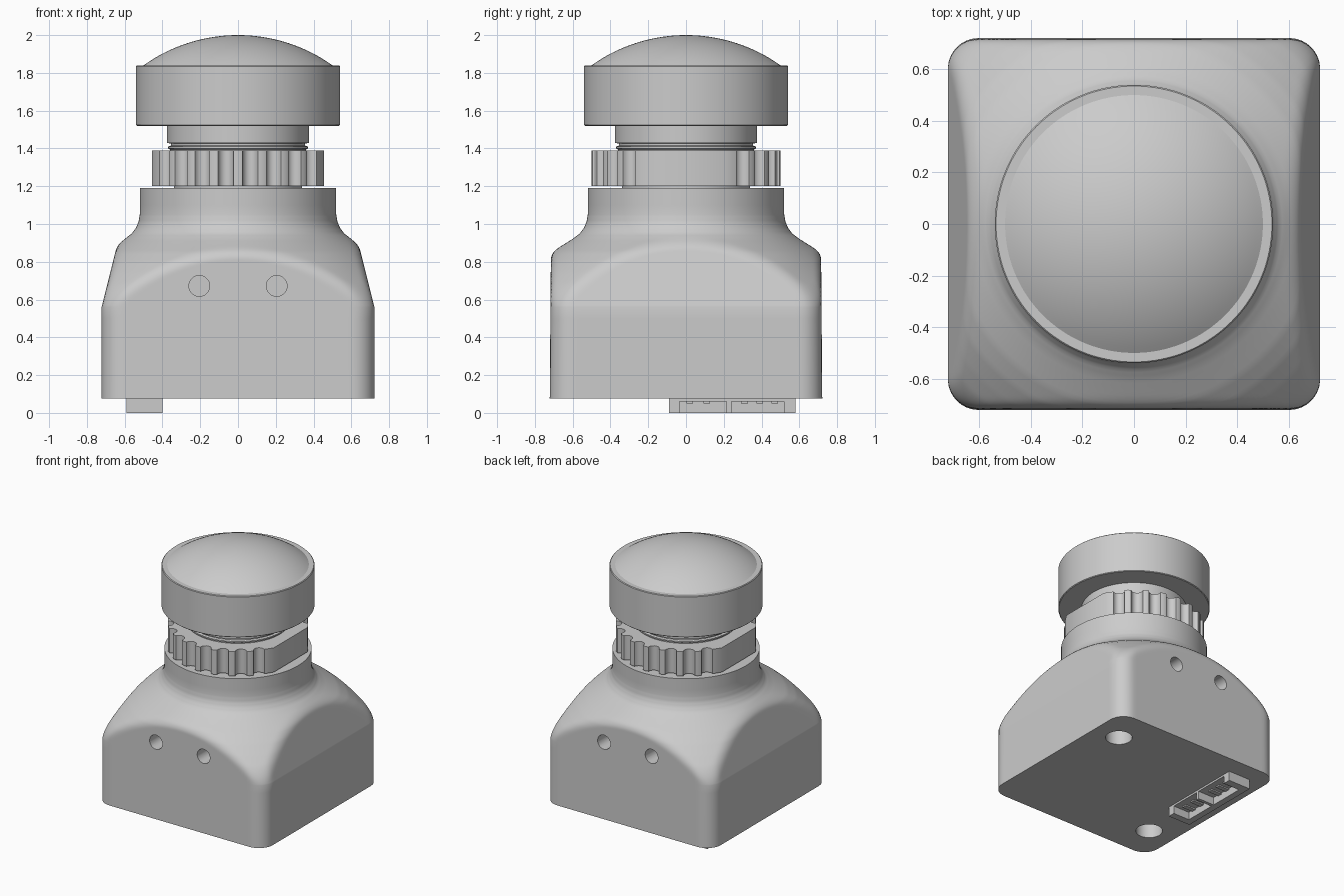
import bpy, bmesh
from math import sin, cos, pi, radians, acos, sqrt

cube = bpy.data.objects.get("Cube")
if cube:
    bpy.data.objects.remove(cube, do_unlink=True)

grey = bpy.data.materials.new("plain grey")
grey.use_nodes = True
COLOUR = (0.6, 0.6, 0.6, 1)
grey.diffuse_color = COLOUR
grey.node_tree.nodes["Principled BSDF"].inputs["Base Color"].default_value = COLOUR


def make(name, rings):
    """Skin a stack of closed rings and cap both ends."""
    bm = bmesh.new()
    loops = [[bm.verts.new(p) for p in ring] for ring in rings]
    n = len(loops[0])
    for low, high in zip(loops, loops[1:]):
        for i in range(n):
            j = (i + 1) % n
            bm.faces.new((low[i], low[j], high[j], high[i]))
    bm.faces.new(loops[0][::-1])
    bm.faces.new(loops[-1])
    mesh = bpy.data.meshes.new(name)
    bm.to_mesh(mesh)
    bm.free()
    ob = bpy.data.objects.new(name, mesh)
    bpy.context.collection.objects.link(ob)
    mesh.materials.append(grey)
    return ob


def select(ob):
    bpy.ops.object.select_all(action="DESELECT")
    ob.select_set(True)
    bpy.context.view_layer.objects.active = ob


def smooth(ob, angle=30):
    select(ob)
    bpy.ops.object.shade_smooth_by_angle(angle=radians(angle))


def lathe(name, profile, n=96):
    ob = make(name, [[(r * cos(2 * pi * i / n), r * sin(2 * pi * i / n), z)
                      for i in range(n)] for r, z in profile])
    smooth(ob)
    return ob


def box(name, x0, x1, y0, y1, z0, z1):
    return make(name, [[(x0, y0, z), (x1, y0, z), (x1, y1, z), (x0, y1, z)]
                       for z in (z0, z1)])


def cut(ob, cutter):
    mod = ob.modifiers.new("cut", "BOOLEAN")
    mod.operation = "DIFFERENCE"
    mod.solver = "EXACT"
    mod.object = cutter
    select(ob)
    bpy.ops.object.modifier_apply(modifier=mod.name)
    bpy.data.objects.remove(cutter, do_unlink=True)


# Housing: a flared round neck blended into a rounded square block
FLARE = [(0.5, 1.07), (0.61, 0.97), (0.68, 0.905), (0.74, 0.845), (0.8, 0.78),
         (0.85, 0.715), (0.89, 0.65), (0.92, 0.602), (0.95, 0.562), (0.98, 0.54),
         (1.01, 0.527), (1.05, 0.52), (1.19, 0.52)]


def flare_radius(z):
    if z <= FLARE[0][0]:
        return 2.0
    for (z0, r0), (z1, r1) in zip(FLARE, FLARE[1:]):
        if z <= z1:
            return r0 + (r1 - r0) * (z - z0) / (z1 - z0)
    return FLARE[-1][1]


def block_radius(c, s, z):
    a = 0.722 - 0.25 * max(0, z - 0.56)
    b = 0.722 - 0.008 * z
    k = 0.12
    c, s = abs(c), abs(s)
    if a * s <= (b - k) * c:
        return a / c
    if b * c <= (a - k) * s:
        return b / s
    d = c * (a - k) + s * (b - k)
    return d + sqrt(max(0, d * d - (a - k) ** 2 - (b - k) ** 2 + k * k))


def blend(a, b, k=0.05):
    h = max(k - abs(a - b), 0) / k
    return min(a, b) - h * h * k / 4


levels = [0.075, 0.3, 0.5, 0.56] + [0.56 + 0.01 * i for i in range(1, 50)] + [1.1, 1.19]
N = 288
rings = []
for z in levels:
    ring = []
    for i in range(N):
        c, s = cos(2 * pi * i / N), sin(2 * pi * i / N)
        r = blend(flare_radius(z), block_radius(c, s, z))
        ring.append((r * c, r * s, z))
    rings.append(ring)
housing = make("housing", rings)

# Screw holes on front and back, and two mounting holes underneath
for side in (-1, 1):
    for x in (-0.205, 0.205):
        drill = lathe("drill", [(0.055, -0.15), (0.055, 0.15)], 32)
        drill.rotation_euler.x = pi / 2
        drill.location = (x, side * 0.72, 0.672)
        cut(housing, drill)
    drill = lathe("drill", [(0.095, -0.1), (0.095, 0.2)], 40)
    drill.location = (side * 0.51, side * 0.44, 0.075)
    cut(housing, drill)
smooth(housing)

# Threaded barrel
lathe("barrel", [(0.34, 1.17), (0.34, 1.37), (0.36, 1.38), (0.36, 1.395), (0.37, 1.4),
                 (0.37, 1.41), (0.355, 1.415), (0.355, 1.425), (0.375, 1.43), (0.375, 1.54)])

# Locking ring: grip notches on two arcs, flat on the left and right
FLAT, OUTER, NOTCH = 0.455, 0.5, 0.042
half = acos(FLAT / OUTER)
outline = []
for base in (0, pi):
    outline.append((OUTER * cos(base + half), OUTER * sin(base + half)))
    for i in range(-4, 4):
        mid = base + pi / 2 + radians(15 * (i + 0.5))
        for j in range(9):
            t = pi * j / 8
            r = OUTER - 0.005 - NOTCH * sin(t)
            a = mid - cos(t) * NOTCH / OUTER
            outline.append((r * cos(a), r * sin(a)))
        edge = mid + radians(7.5)
        if i < 3:
            outline.append((OUTER * cos(edge), OUTER * sin(edge)))
    outline.append((OUTER * cos(base + pi - half), OUTER * sin(base + pi - half)))
smooth(make("locking_ring", [[(x, y, z) for x, y in outline] for z in (1.2, 1.39)]), 35)

# Lens hood and domed lens
lathe("lens_hood", [(0.535, 1.52), (0.54, 1.525), (0.54, 1.835), (0.535, 1.84)], 128)
RISE, RIM = 0.16, 0.5
R = (RIM ** 2 + RISE ** 2) / (2 * RISE)
sweep = acos((R - RISE) / R)
dome = [(R * sin(sweep * t / 20), 2 - R + R * cos(sweep * t / 20)) for t in range(20, 0, -1)]
lathe("lens", [(RIM, 1.82)] + dome + [(0.002, 2.0)], 128)

# Connector under the housing: two open sockets with contact pins
box("connector_back_wall", -0.59, -0.54, -0.09, 0.58, 0, 0.09)
box("connector_base", -0.55, -0.40, -0.08, 0.57, 0.06, 0.09)
for y0, y1 in ((-0.09, -0.035), (0.215, 0.24), (0.52, 0.58)):
    box("connector_side_wall", -0.58, -0.40, y0, y1, 0, 0.09)
for y in (0.02, 0.11, 0.31, 0.39, 0.47):
    box("contact_pin", -0.55, -0.45, y - 0.018, y + 0.018, 0.05, 0.065)
